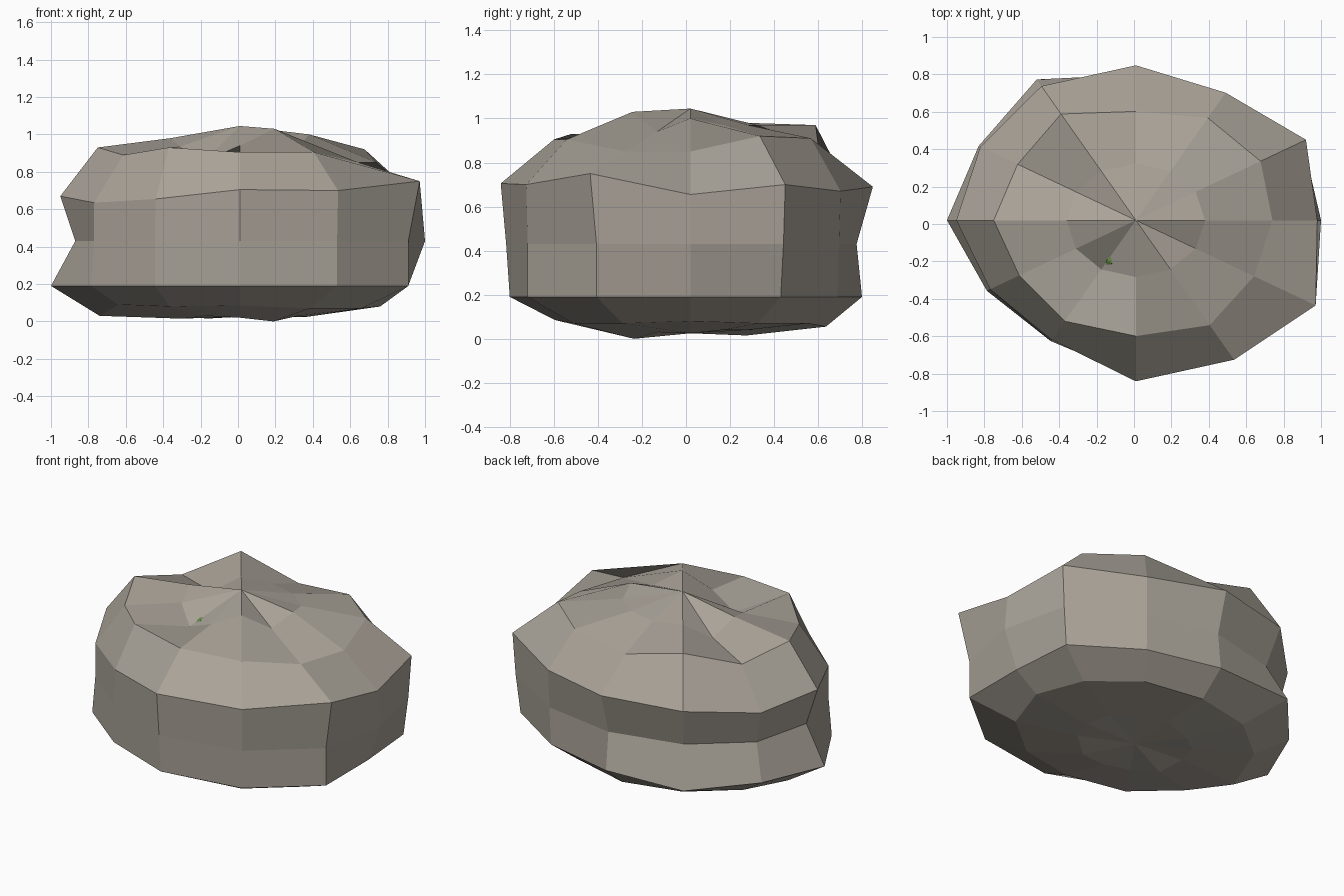
import bpy, bmesh
from math import cos, sin, radians

if "Cube" in bpy.data.objects:
    bpy.data.objects.remove(bpy.data.objects["Cube"])

N = 12
SQUASH = 0.82           # depth relative to width
CX, CY = 0.01, 0.02     # axis offset

# rings from top to bottom: (radius factors, heights), one number means constant
rings = [
    (.37, [1, .97, .97, .97, .98, .89, .98, .935, .86, .94, 1.03, .94]),
    ([.73, .77, .77, .71, .80, .73, .76, .72, .76, .755, .79, .73],
     [.85, .92, .91, .865, .97, .86, .93, .89, .93, .905, .905, .85]),
    ([.97, 1.05, .96, 1.01, 1.01, .96, .96, .90, .90, 1.05, 1.05, 1.11],
     [.655, .70, .67, .69, .68, .635, .67, .635, .655, .705, .70, .75]),
    ([.99, 1.03, .95, .92, .91, .91, .88, .90, .91, 1.02, 1.04, 1.04], .43),
    ([.90, 1, .94, .95, 1.06, .97, 1.01, .92, .91, 1, 1.04, 1.04], .19),
    (.75, [.08, .07, .07, .055, .06, .06, .03, .09, .08, .085, .07, .07]),
    (.36, [.025, .04, .04, .04, .015, .04, .05, .015, .03, .02, 0, .03]),
]


def at(values, k):
    return values[k] if isinstance(values, list) else values


def colour(obj, name, rgb):
    mat = bpy.data.materials.new(name)
    mat.diffuse_color = (*rgb, 1)
    mat.use_nodes = True
    mat.node_tree.nodes["Principled BSDF"].inputs["Base Color"].default_value = mat.diffuse_color
    obj.data.materials.append(mat)


# faceted boulder: stacked rings closed by a pole at each end
bm = bmesh.new()
loops = []
for radii, heights in rings:
    loop = []
    for k in range(N):
        a = radians(360 * k / N)
        r = at(radii, k)
        loop.append(bm.verts.new((CX + r * cos(a), CY + SQUASH * r * sin(a), at(heights, k))))
    loops.append(loop)
top = bm.verts.new((CX, CY, 1.045))
bottom = bm.verts.new((CX, CY, .025))
for k in range(N):
    j = (k + 1) % N
    bm.faces.new((top, loops[0][k], loops[0][j]))
    bm.faces.new((bottom, loops[-1][j], loops[-1][k]))
    for up, low in zip(loops, loops[1:]):
        bm.faces.new((up[k], low[k], low[j], up[j]))
bmesh.ops.recalc_face_normals(bm, faces=bm.faces)
mesh = bpy.data.meshes.new("boulder")
bm.to_mesh(mesh)
bm.free()
boulder = bpy.data.objects.new("boulder", mesh)
bpy.context.collection.objects.link(boulder)
colour(boulder, "warm_stone", (.40, .365, .315))

# moss patch peeping out of the dent on top
bpy.ops.mesh.primitive_uv_sphere_add(segments=8, ring_count=6, radius=1,
                                     location=(-.12, -.17, .85))
moss = bpy.context.object
moss.name = "moss_patch"
moss.scale = (.05, .08, .06)
colour(moss, "moss_green", (.15, .30, .06))
